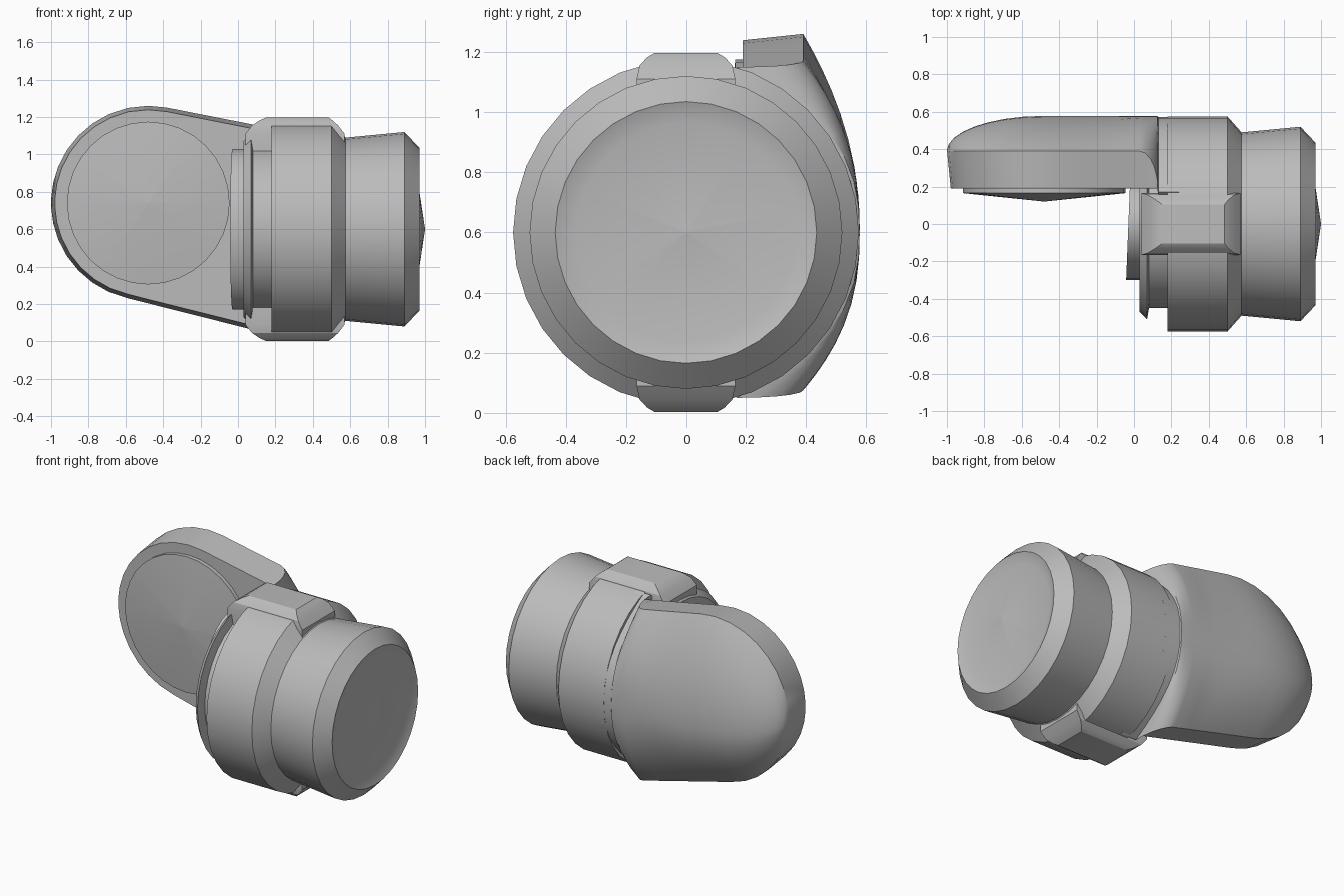
import bpy, bmesh
from math import sin, cos, pi, sqrt, radians

cube = bpy.data.objects.get("Cube")
if cube:
    bpy.data.objects.remove(cube, do_unlink=True)

grey = bpy.data.materials.new("plain_grey")
grey.use_nodes = True
grey.diffuse_color = (0.5, 0.5, 0.5, 1)
grey.node_tree.nodes["Principled BSDF"].inputs["Base Color"].default_value = (0.5, 0.5, 0.5, 1)

MID = 0.6  # height of the cuff axis


def loft(name, rings, smooth=True):
    """Skin equal-length closed rings of points and cap both ends."""
    bm = bmesh.new()
    rows = [[bm.verts.new(p) for p in ring] for ring in rings]
    n = len(rows[0])
    for a, b in zip(rows, rows[1:]):
        for i in range(n):
            bm.faces.new((a[i], a[(i + 1) % n], b[(i + 1) % n], b[i]))
    bm.faces.new(rows[0])
    bm.faces.new(rows[-1])
    bmesh.ops.remove_doubles(bm, verts=bm.verts, dist=0.0005)
    bmesh.ops.recalc_face_normals(bm, faces=bm.faces)
    mesh = bpy.data.meshes.new(name)
    bm.to_mesh(mesh)
    bm.free()
    mesh.materials.append(grey)
    obj = bpy.data.objects.new(name, mesh)
    bpy.context.collection.objects.link(obj)
    if smooth:
        bpy.ops.object.select_all(action="DESELECT")
        obj.select_set(True)
        bpy.context.view_layer.objects.active = obj
        bpy.ops.object.shade_smooth_by_angle(angle=radians(30))
    return obj


def circle(n=32):
    return [(cos(2 * pi * i / n), sin(2 * pi * i / n)) for i in range(n)]


# Cuff: turned about the x axis, with collar, rim and shallow coned end
profile = [(0.18, 0.45), (0.18, 0.575), (0.5, 0.575), (0.575, 0.49), (0.89, 0.52),
           (0.97, 0.435), (0.945, 0.365), (1.0, 0.001)]
loft("cuff", [[(x, r * c, MID + r * s) for c, s in circle()] for x, r in profile])

# Inner end of the cuff with a groove beside it
hub = [(0.03, 0.47), (0.07, 0.51), (0.08, 0.45), (0.2, 0.45)]
loft("cuff_inner_end", [[(x, r * c, MID + r * s) for c, s in circle()] for x, r in hub])

# Hinge plate standing on the inner end
loft("hinge_plate", [[(x - 0.04 * c * k, 0.3 * c, MID + 0.43 * s) for c, s in circle()]
                     for x, k in ((-0.03, -0.3), (0.05, 0))])

# Paddle: rounded end, straight tangent sides, domed back blending into the cuff
CX, CZ, R = -0.48, 0.74, 0.52


def side(x, tangent_x, sign, end_z):
    if x <= tangent_x:
        return CZ + sign * sqrt(max(R * R - (x - CX) ** 2, 0))
    start = CZ + sign * sqrt(R * R - (tangent_x - CX) ** 2)
    f = min((x - tangent_x) / (0.13 - tangent_x), 1)
    return start + (end_z - start) * f


def paddle_ring(x):
    top, bottom = side(x, -0.38, 1, 1.15), side(x, -0.61, -1, 0.05)
    mid = (top + bottom) / 2
    end = min(x - CX, 0) / R
    edge = 0.39
    if x > 0.03:
        edge = 0.17 + 0.22 * sqrt(max(1 - ((x - 0.03) / 0.1) ** 2, 0))
    peak_y = 0.39 + 0.188 * sqrt(1 - end * end) if x < 0.13 else 0.572
    peak = max(MID, mid - 0.11 * (top - bottom) / (2 * R))
    power = 2 if x < 0 else 2.4
    front = min(0.19, edge - 0.02)
    fx = x - 0.02 * end
    ring = [(fx, front, mid + (z - mid) * 0.96) for z in (bottom, top)]
    for i in range(21):
        u = cos(pi * i / 20)
        z = peak + u * (top - peak if u > 0 else peak - bottom)
        ring.append((x, edge + (peak_y - edge) * (1 - abs(u) ** power), z))
    return ring


stations = [CX - R * cos(radians(a)) for a in (3, 12, 22, 33, 44, 55, 66, 78, 90)]
stations += [-0.38, -0.28, -0.18, -0.08, 0.03, 0.06, 0.09, 0.11, 0.125, 0.13, 0.18, 0.24]
loft("paddle", [paddle_ring(x) for x in stations])

# Pad on the inside of the paddle, a very shallow cone
loft("paddle_pad", [[(CX + r * c, y, CZ + r * s) for c, s in circle()]
                    for y, r in ((0.2, 0.435), (0.165, 0.435), (0.12, 0.001))])

# Matching clips above and below the cuff
steps = [(0.4, 0.04, 0.57, 0.165), (0.51, 0.04, 0.57, 0.165), (0.555, 0.075, 0.535, 0.155),
         (0.582, 0.115, 0.505, 0.13), (0.597, 0.15, 0.485, 0.105)]
for name, sign in (("top_clip", 1), ("bottom_clip", -1)):
    loft(name, [[(x0, -w, MID + sign * h), (x1, -w, MID + sign * h),
                 (x1, w, MID + sign * h), (x0, w, MID + sign * h)]
                for h, x0, x1, w in steps])
